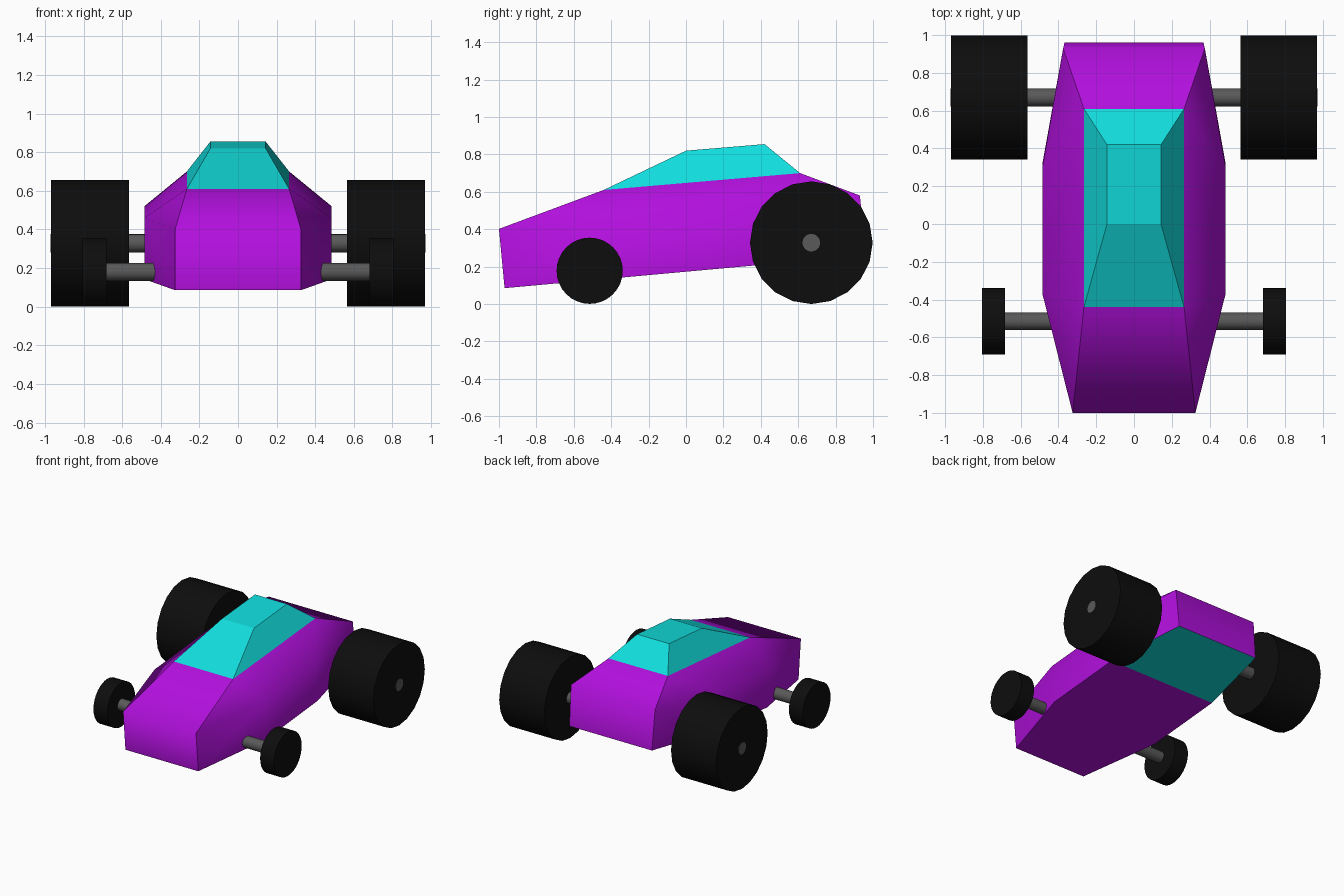
import bpy, bmesh
from math import pi
from mathutils import Matrix

if "Cube" in bpy.data.objects:
    bpy.data.objects.remove(bpy.data.objects["Cube"])


def material(name, color):
    m = bpy.data.materials.new(name)
    m.diffuse_color = (*color, 1)
    m.use_nodes = True
    m.node_tree.nodes["Principled BSDF"].inputs["Base Color"].default_value = m.diffuse_color
    return m


PURPLE = material("purple_paint", (0.44, 0.005, 0.72))
TEAL = material("teal_glass", (0.006, 0.72, 0.72))
BLACK = material("black_rubber", (0.004, 0.004, 0.004))
STEEL = material("dark_steel", (0.1, 0.1, 0.1))


def add_object(name, bm, mats):
    bmesh.ops.recalc_face_normals(bm, faces=bm.faces)
    me = bpy.data.meshes.new(name)
    bm.to_mesh(me)
    bm.free()
    for m in mats:
        me.materials.append(m)
    ob = bpy.data.objects.new(name, me)
    bpy.context.collection.objects.link(ob)
    return ob


def cylinder(name, x0, x1, y, z, r, sides, mat):
    """Cylinder lying along x, flat ends and smooth rim."""
    bm = bmesh.new()
    place = Matrix.Translation(((x0 + x1) / 2, y, z)) @ Matrix.Rotation(pi / 2, 4, 'Y')
    bmesh.ops.create_cone(bm, cap_ends=True, segments=sides, radius1=r, radius2=r,
                          depth=abs(x1 - x0), matrix=place)
    for f in bm.faces:
        f.smooth = len(f.verts) == 4
    for e in bm.edges:
        e.smooth = all(f.smooth for f in e.link_faces)
    return add_object(name, bm, [mat])


# Body and cabin: half-width, y, z of each right-hand point
points = {
    "b0": (0.325, -0.97, 0.085), "b1": (0.485, -0.34, 0.142),
    "b2": (0.485, 0.32, 0.202), "b3": (0.368, 0.96, 0.26),
    "t0": (0.325, -1.0, 0.402), "t1": (0.485, -0.37, 0.46),
    "t2": (0.485, 0.30, 0.52), "t3": (0.375, 0.93, 0.58),
    "c0": (0.265, -0.44, 0.61), "c1": (0.265, 0.61, 0.70),
    "r0": (0.143, 0.0, 0.82), "r1": (0.143, 0.42, 0.855),
}
bm = bmesh.new()
R = {k: bm.verts.new(p) for k, p in points.items()}
L = {k: bm.verts.new((-x, y, z)) for k, (x, y, z) in points.items()}
group = {}  # face -> smoothing group


def face(verts, smooth_group, mat=0):
    f = bm.faces.new(verts)
    f.material_index = mat
    f.smooth = True
    group[f] = smooth_group


def band(a, b, smooth_group, mat=0):
    face([R[a], R[b], L[b], L[a]], smooth_group, mat)


# Centre strip: nose, bonnet, rear deck, tail
band("b0", "t0", "front")
band("t0", "c0", "front")
band("c1", "t3", "rear")
band("t3", "b3", "rear")
# Underside, with teal rear panel
face([S[k] for S, k in ((R, "b0"), (R, "b1"), (R, "b2"), (L, "b2"), (L, "b1"), (L, "b0"))], "floor")
band("b2", "b3", "floor_rear", 1)
# Cabin windows and roof
band("c0", "r0", "windscreen", 1)
band("r0", "r1", "roof", 1)
band("r1", "c1", "rear_window", 1)
# Side panels
for tag, S in (("right", R), ("left", L)):
    for loop in ("b0 b1 t1 t0", "b1 b2 t2 t1", "b2 b3 t3 t2",
                 "t0 t1 c0", "t1 t2 c1 c0", "t2 t3 c1"):
        face([S[k] for k in loop.split()], tag)
    face([S[k] for k in "c0 c1 r1 r0".split()], "window_" + tag, 1)
for e in bm.edges:
    e.smooth = len({group[f] for f in e.link_faces}) == 1
add_object("body_and_cabin", bm, [PURPLE, TEAL])

# Wheels
for tag, s in (("right", 1), ("left", -1)):
    cylinder("rear_wheel_" + tag, s * 0.565, s * 0.968, 0.67, 0.328, 0.328, 20, BLACK)
    cylinder("front_wheel_" + tag, s * 0.682, s * 0.805, -0.515, 0.178, 0.177, 32, BLACK)

# Axles
cylinder("rear_axle", -0.972, 0.972, 0.67, 0.328, 0.047, 24, STEEL)
cylinder("front_axle", -0.69, 0.69, -0.515, 0.18, 0.046, 24, STEEL)
